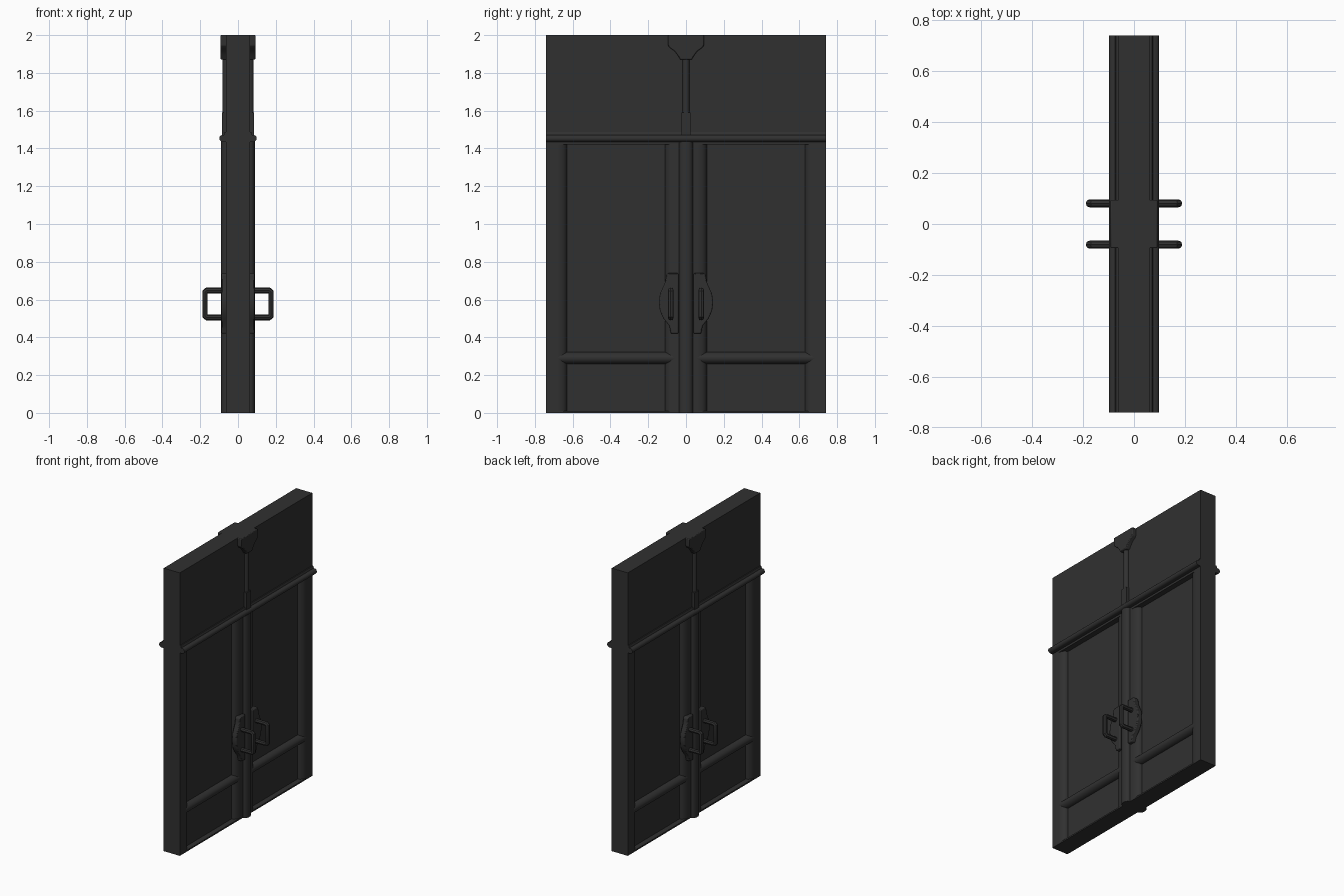
import bpy, bmesh, math
from mathutils import Vector

if "Cube" in bpy.data.objects:
    bpy.data.objects.remove(bpy.data.objects["Cube"])

mat = bpy.data.materials.new("charcoal")
mat.diffuse_color = (0.03, 0.03, 0.03, 1)
mat.use_nodes = True
mat.node_tree.nodes["Principled BSDF"].inputs["Base Color"].default_value = mat.diffuse_color
HALF, CORE = 0.063, 0.025   # frame and panel half thickness


def finish(ob, smooth=True):
    ob.data.materials.append(mat)
    bpy.context.view_layer.objects.active = ob
    ob.select_set(True)
    if smooth:
        bpy.ops.object.shade_smooth_by_angle(angle=math.radians(35))
    ob.select_set(False)


def prism(name, pts, direction, bevel=0.0):
    """Extrude a closed outline of 3D points along a vector."""
    bm = bmesh.new()
    face = bm.faces.new([bm.verts.new(p) for p in pts])
    res = bmesh.ops.extrude_face_region(bm, geom=[face])
    bmesh.ops.translate(bm, vec=Vector(direction),
                        verts=[g for g in res["geom"] if isinstance(g, bmesh.types.BMVert)])
    bmesh.ops.recalc_face_normals(bm, faces=bm.faces)
    me = bpy.data.meshes.new(name)
    bm.to_mesh(me)
    bm.free()
    ob = bpy.data.objects.new(name, me)
    bpy.context.collection.objects.link(ob)
    if bevel:
        mod = ob.modifiers.new("bevel", "BEVEL")
        mod.width, mod.segments = bevel, 2
    finish(ob)


def box(name, x, y0, y1, z0, z1):
    prism(name, [(-x, y0, z0), (x, y0, z0), (x, y1, z0), (-x, y1, z0)], (0, 0, z1 - z0))


def curve_in(flat, end, n=6):
    """Quarter ellipse from the frame face down to the panel."""
    return [(flat + (end - flat) * math.sin(a), CORE + (HALF - CORE) * math.cos(a))
            for a in (math.pi / 2 * i / n for i in range(n + 1))]


def round_bar(name, half, base, top, z0, z1, s, n=10):
    """Upright bar with a rounded outer face."""
    pts = [(s * (base + (top - base) * math.sin(a) ** 0.6), half * math.cos(a), z0)
           for a in (math.pi * i / n for i in range(n + 1))]
    prism(name, pts, (0, 0, z1 - z0))


# Slab: recessed panels below, thick solid panel above
box("lower_panels", CORE, -0.74, 0.74, 0, 1.44)
box("upper_panel", HALF, -0.74, 0.74, 1.42, 2.0)
box("bottom_lip", HALF, -0.74, 0.74, 0, 0.01)

# Upright frame members with curved inner edges
for s in (-1, 1):
    half = [(0.74, HALF)] + curve_in(0.685, 0.63)
    ring = half + [(y, -x) for y, x in reversed(half)]
    prism("outer_stile", [(x, s * y, 0) for y, x in ring], (0, 0, 1.43))
half = curve_in(0.055, 0.11)
right = half + [(y, -x) for y, x in reversed(half)]
ring = right + [(-y, -x) for y, x in right]
prism("centre_stiles", [(x, y, 0) for y, x in ring], (0, 0, 1.43))

# Rounded cross rail between the upper and lower panels
up = [(0.29 + 0.032 * math.cos(a), CORE + (HALF - CORE) * math.sin(a))
      for a in (math.pi * i / 10 for i in range(11))]
prism("cross_rail", [(x, -0.70, z) for z, x in up] + [(-x, -0.70, z) for z, x in reversed(up)],
      (0, 1.40, 0))

# Outline of the handle plate, (y, z)
PLATE = [(0.04, 0.42), (0.08, 0.42), (0.088, 0.46), (0.12, 0.50), (0.138, 0.54), (0.144, 0.585),
         (0.138, 0.63), (0.12, 0.67), (0.108, 0.70), (0.105, 0.73), (0.095, 0.74), (0.04, 0.74)]
# Half outline of the top bracket, (y, z)
BRACKET = [(0.095, 2.0), (0.095, 1.945), (0.082, 1.93), (0.06, 1.915), (0.045, 1.895), (0.03, 1.87)]

for s in (-1, 1):
    # Trim on both faces of the door
    round_bar("centre_post", 0.037, 0.05, 0.09, 0, 1.45, s)
    round_bar("upper_post", 0.02, 0.05, 0.083, 1.45, 2.0, s)
    prism("post_foot", [(s * 0.05, y, 1.45) for y in (-0.024, 0.024)] +
          [(s * 0.084, y, 1.45) for y in (0.024, -0.024)], (0, 0, 0.14))
    rail = [(0.05, 1.487), (0.07, 1.487), (0.075, 1.472)]
    rail += [(0.081 + 0.018 * math.cos(a), 1.453 + 0.018 * math.sin(a))
             for a in (math.radians(90 - 20 * i) for i in range(10))]
    rail += [(0.05, 1.435)]
    prism("moulding_rail", [(s * x, -0.74, z) for x, z in rail], (0, 1.48, 0))
    prism("top_bracket", [(s * 0.05, y, z) for y, z in BRACKET] +
          [(s * 0.05, -y, z) for y, z in reversed(BRACKET)], (s * 0.042, 0, 0), 0.005)
    for t in (-1, 1):
        # Pull handles with backing plates
        prism("handle_plate", [(s * 0.05, t * y, z) for y, z in PLATE], (s * 0.037, 0, 0), 0.006)
        cu = bpy.data.curves.new("pull_handle", "CURVE")
        cu.dimensions = "3D"
        cu.bevel_depth, cu.bevel_resolution = 0.0155, 2
        sp = cu.splines.new("POLY")
        path = [(0.07, 0.505), (0.165, 0.505), (0.175, 0.513),
                (0.175, 0.64), (0.165, 0.648), (0.07, 0.648)]
        sp.points.add(len(path) - 1)
        for p, (x, z) in zip(sp.points, path):
            p.co = (s * x, t * 0.081, z, 1)
        ob = bpy.data.objects.new("pull_handle", cu)
        bpy.context.collection.objects.link(ob)
        bpy.context.view_layer.objects.active = ob
        ob.select_set(True)
        bpy.ops.object.convert(target="MESH")
        finish(bpy.context.view_layer.objects.active)
